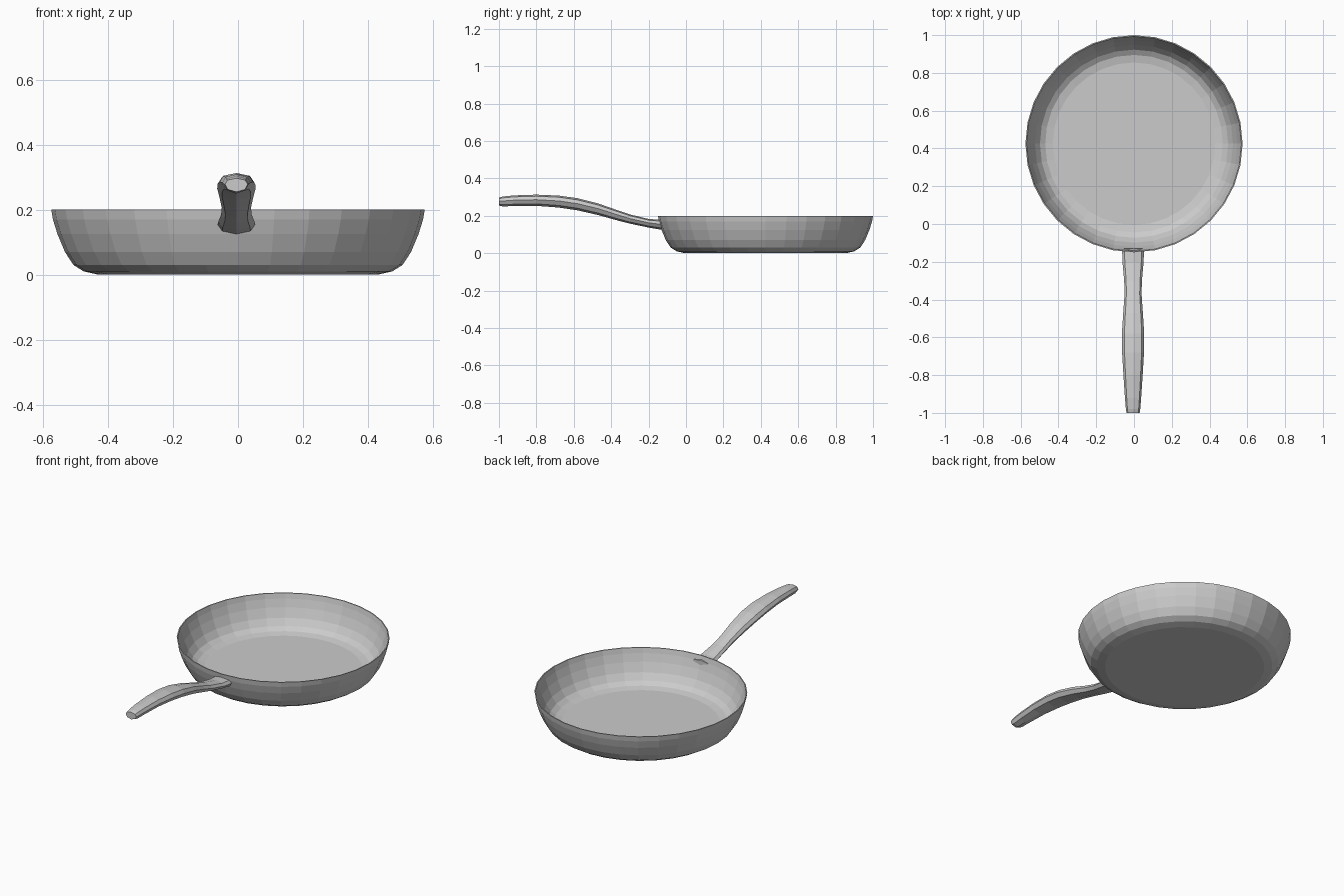
import bpy, bmesh, math

if "Cube" in bpy.data.objects:
    bpy.data.objects.remove(bpy.data.objects["Cube"])


def make_object(name, rings, caps):
    """Skin a list of equal-sized vertex rings into a flat-shaded mesh."""
    bm = bmesh.new()
    loops = [[bm.verts.new(p) for p in ring] for ring in rings]
    n = len(loops[0])
    for a, b in zip(loops, loops[1:]):
        for i in range(n):
            j = (i + 1) % n
            bm.faces.new((a[i], a[j], b[j], b[i]))
    if caps:
        bm.faces.new(loops[0])
        bm.faces.new(loops[-1])
    bmesh.ops.recalc_face_normals(bm, faces=bm.faces)
    mesh = bpy.data.meshes.new(name)
    bm.to_mesh(mesh)
    bm.free()
    obj = bpy.data.objects.new(name, mesh)
    bpy.context.collection.objects.link(obj)
    return obj


# Pan body: thin lathed shell, outside up to the rim then down the inside
SIDES, CENTRE_Y = 32, 0.425
profile = [(0.43, 0.0), (0.475, 0.01), (0.507, 0.03), (0.533, 0.07),
           (0.556, 0.125), (0.57, 0.17), (0.575, 0.2),
           (0.569, 0.2), (0.562, 0.17), (0.547, 0.125), (0.524, 0.073),
           (0.498, 0.036), (0.47, 0.018), (0.43, 0.01)]
rings = []
for k, (r, z) in enumerate(profile):
    rings.append([(r * math.cos(2 * math.pi * i / SIDES),
                   CENTRE_Y + r * math.sin(2 * math.pi * i / SIDES), z)
                  for i in range(SIDES)])
make_object("pan_body", rings, True)

# Handle: eight-sided sections (y, half width, bottom z, top z)
sections = [(-0.13, 0.058, 0.125, 0.178), (-0.2, 0.056, 0.137, 0.183),
            (-0.3, 0.047, 0.158, 0.207), (-0.37, 0.045, 0.176, 0.231),
            (-0.47, 0.052, 0.204, 0.266), (-0.58, 0.059, 0.229, 0.294),
            (-0.68, 0.058, 0.244, 0.308), (-0.8, 0.051, 0.253, 0.313),
            (-0.92, 0.043, 0.252, 0.309), (-0.98, 0.038, 0.25, 0.303),
            (-1.0, 0.035, 0.255, 0.297)]
shape = [(1, 0.1), (0.78, 0.72), (0, 1), (-0.78, 0.72),
         (-1, 0.1), (-0.75, -0.65), (0, -1), (0.75, -0.65)]
make_object("handle", [[(-0.005 + w * u, y, (lo + hi) / 2 + (hi - lo) / 2 * v)
                        for u, v in shape] for y, w, lo, hi in sections], True)
